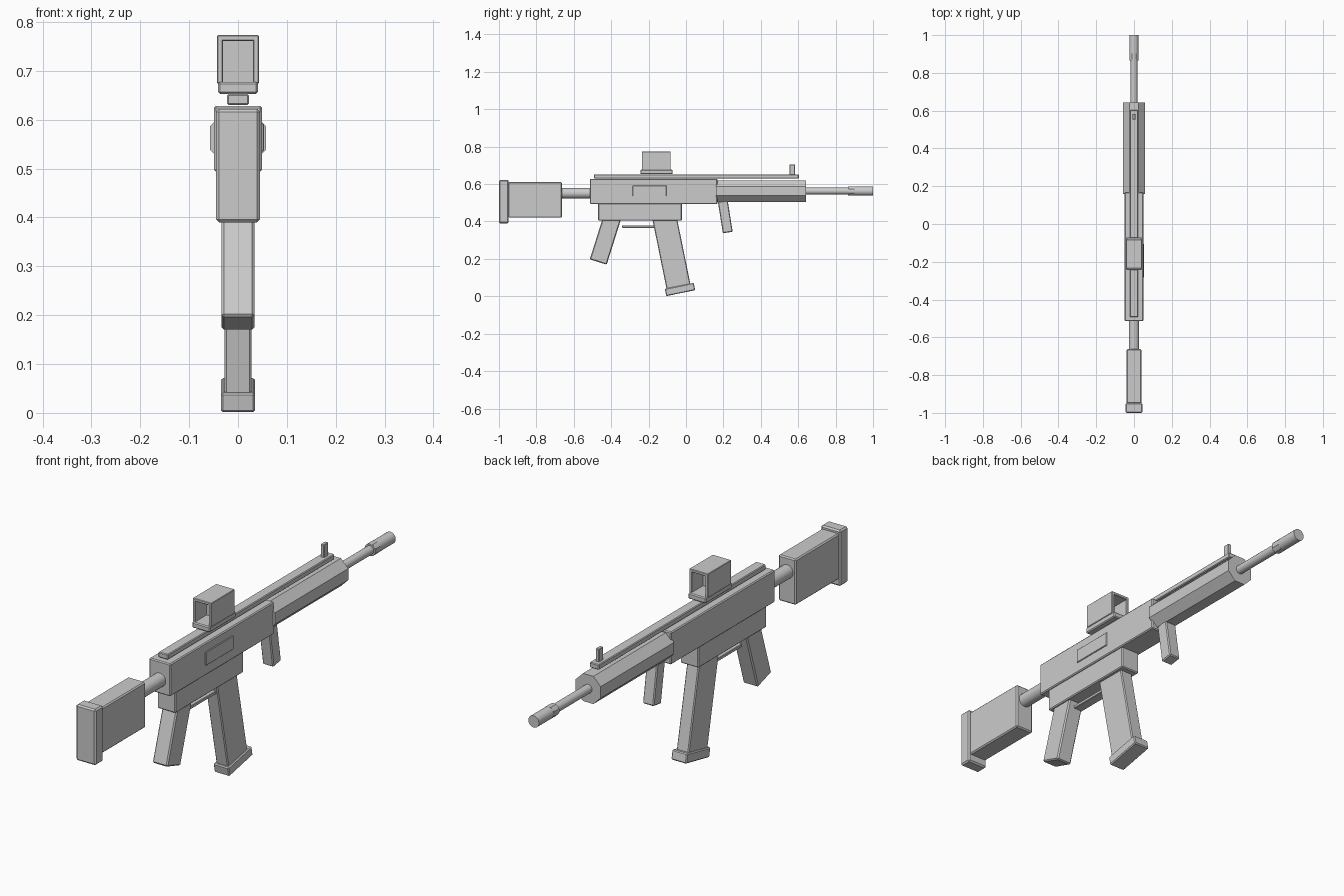
import bpy, math
from math import radians

if "Cube" in bpy.data.objects:
    bpy.data.objects.remove(bpy.data.objects["Cube"])


def box(name, x, y, z, tilt=0, bevel=0.004):
    """Bevelled box from (min, max) ranges, optionally tilted about the x axis."""
    bpy.ops.mesh.primitive_cube_add(
        size=1, location=[(r[0] + r[1]) / 2 for r in (x, y, z)],
        rotation=(radians(tilt), 0, 0))
    ob = bpy.context.object
    ob.name = name
    ob.scale = [r[1] - r[0] for r in (x, y, z)]
    bpy.ops.object.transform_apply(location=False, rotation=False, scale=True)
    if bevel:
        m = ob.modifiers.new("bevel", 'BEVEL')
        m.width = bevel
        m.segments = 1
    return ob


def sym(w):
    return (-w, w)


def tilted(name, w, center, thick, length, tilt, bevel=0.004):
    """Box leaning in the side plane, given by its centre (y, z)."""
    cy, cz = center
    return box(name, sym(w), (cy - thick / 2, cy + thick / 2),
               (cz - length / 2, cz + length / 2), tilt, bevel)


def tube(name, r, y0, y1, z, sides=24, smooth=True):
    """Cylinder lying along y."""
    bpy.ops.mesh.primitive_cylinder_add(vertices=sides, radius=r, depth=y1 - y0)
    ob = bpy.context.object
    ob.name = name
    # half-step turn so low-sided tubes sit on a flat
    ob.rotation_euler = (0, 0, math.pi / sides)
    bpy.ops.object.transform_apply(location=False, rotation=True, scale=False)
    ob.rotation_euler = (radians(90), 0, 0)
    ob.location = (0, (y0 + y1) / 2, z)
    if smooth:
        bpy.ops.object.shade_smooth_by_angle(angle=radians(30))
    return ob


# Stock
box("butt_plate", sym(0.045), (-1.0, -0.948), (0.39, 0.622), bevel=0.006)
box("stock", sym(0.04), (-0.95, -0.663), (0.42, 0.61), bevel=0.005)
tube("stock_tube", 0.028, -0.68, -0.50, 0.551)

# Receiver
box("upper_receiver", sym(0.049), (-0.514, 0.168), (0.493, 0.628))
box("lower_receiver", sym(0.042), (-0.47, -0.022), (0.405, 0.497))
box("ejection_port", (0.045, 0.053), (-0.285, -0.104), (0.535, 0.592), bevel=0.002)

# Handguard, barrel and muzzle
hz = 0.5625
handguard = tube("handguard", 0.0575 / math.cos(math.pi / 8), 0.16, 0.642, hz, 8, False)
tube("barrel", 0.018, 0.63, 0.88, hz)
tube("muzzle", 0.0245, 0.865, 1.0, hz)
tube("muzzle_ring", 0.0262, 0.87, 0.902, hz, 8, False)

# Top rail and front sight
box("top_rail", sym(0.022), (-0.492, 0.603), (0.63, 0.652), bevel=0.003)
box("front_sight", sym(0.008), (0.553, 0.582), (0.65, 0.705), bevel=0.002)

# Optic: base, three-sided hood and lens
box("optic_base", sym(0.041), (-0.244, -0.071), (0.653, 0.677))
hood = (-0.236, -0.082)
for side, s in (("left", -1), ("right", 1)):
    box("optic_wall_" + side, sorted((s * 0.031, s * 0.043)), hood, (0.674, 0.773), bevel=0.002)
box("optic_roof", sym(0.043), hood, (0.761, 0.773), bevel=0.002)
box("optic_lens", sym(0.032), (-0.162, -0.156), (0.674, 0.763), bevel=0)

# Pistol grip and foregrip
tilted("pistol_grip", 0.034, (-0.431, 0.305), 0.095, 0.255, -17.5, 0.005)
tilted("foregrip", 0.025, (0.210, 0.425), 0.053, 0.17, 9)

# Magazine
tilted("magazine", 0.028, (-0.079, 0.243), 0.130, 0.41, 11.5)
tilted("magazine_floor_plate", 0.035, (-0.032, 0.0365), 0.158, 0.04, 11.5)

# Trigger guard
box("trigger_guard", sym(0.02), (-0.342, -0.15), (0.366, 0.379), bevel=0.002)
